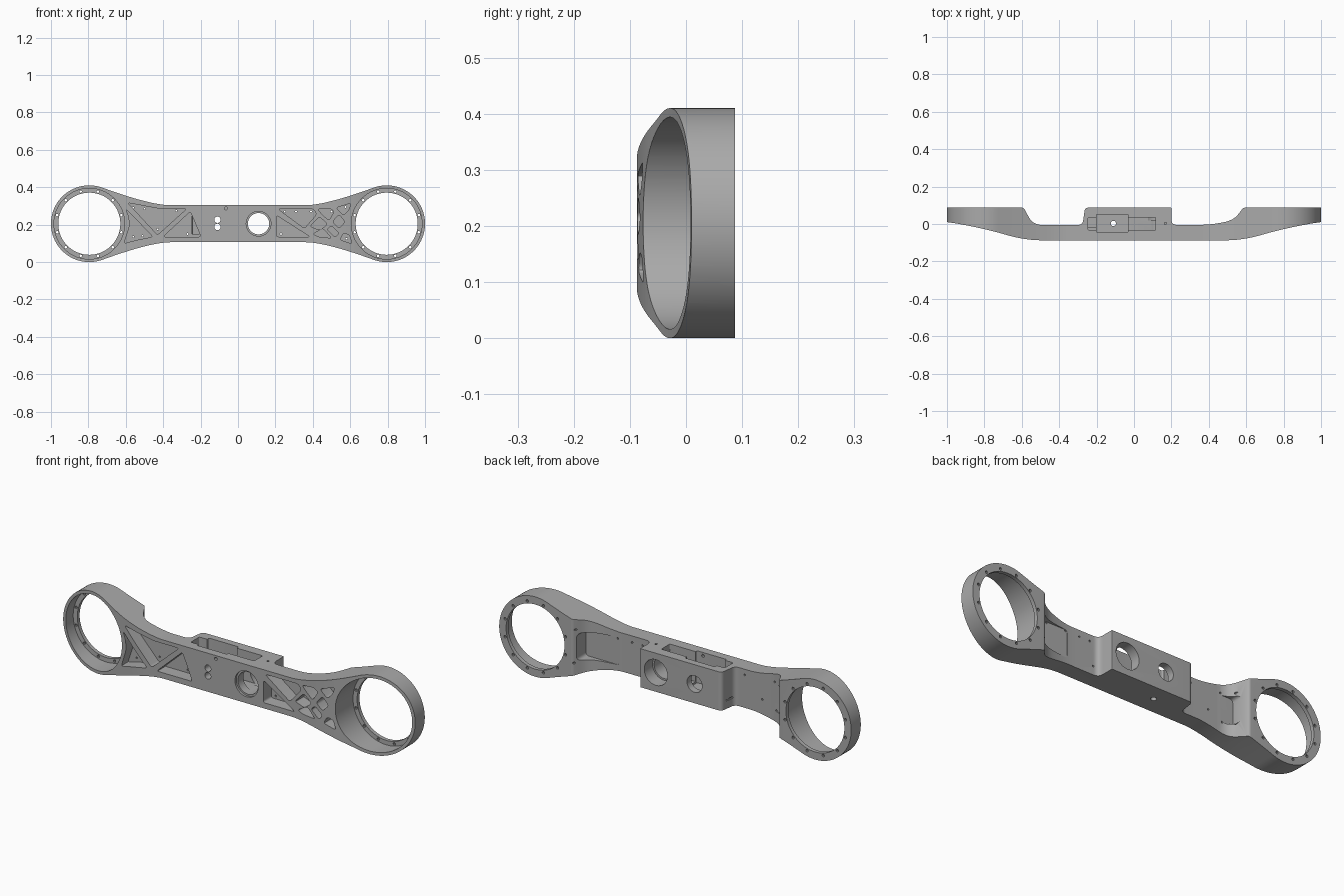
import bpy, bmesh, math
from mathutils import Vector

if "Cube" in bpy.data.objects:
    bpy.data.objects.remove(bpy.data.objects["Cube"])

RX, ZC, RO = 0.795, 0.205, 0.205      # ring centre x, mid height, ring outer radius
BAR = 0.099                           # half height of the bar


def prism(name, shapes, axis, a, b):
    """Extrude closed outlines along y (points are x,z) or z (points are x,y)."""
    bm = bmesh.new()
    for pts in shapes:
        def at(p, d):
            return (p[0], d, p[1]) if axis == 'y' else (p[0], p[1], d)
        lo = [bm.verts.new(at(p, a)) for p in pts]
        hi = [bm.verts.new(at(p, b)) for p in pts]
        bm.faces.new(lo)
        bm.faces.new(hi[::-1])
        for i in range(len(pts)):
            j = (i + 1) % len(pts)
            bm.faces.new((lo[j], lo[i], hi[i], hi[j]))
    bmesh.ops.recalc_face_normals(bm, faces=bm.faces)
    me = bpy.data.meshes.new(name)
    bm.to_mesh(me)
    bm.free()
    ob = bpy.data.objects.new(name, me)
    bpy.context.collection.objects.link(ob)
    return ob


def circle(x, y, r, n=48):
    return [(x + r * math.cos(2 * math.pi * (i + .5) / n),
             y + r * math.sin(2 * math.pi * (i + .5) / n)) for i in range(n)]


def bezier(a, b, c, n):
    a, b, c = Vector(a), Vector(b), Vector(c)
    return [tuple(a * (1 - t) ** 2 + b * 2 * t * (1 - t) + c * t * t)
            for t in (i / n for i in range(n + 1))]


def rounded(pts, r, n=5):
    """Round polygon corners; r is one radius or one per corner."""
    out = []
    for i, p in enumerate(pts):
        rad = r[i] if isinstance(r, (list, tuple)) else r
        p = Vector(p)
        u, v = Vector(pts[i - 1]) - p, Vector(pts[(i + 1) % len(pts)]) - p
        ku, kv = min(rad, u.length * .45), min(rad, v.length * .45)
        out += bezier(p + u.normalized() * ku, p, p + v.normalized() * kv, n)
    return out


def box(x0, x1, y0, y1):
    return [(x0, y0), (x1, y0), (x1, y1), (x0, y1)]


# front outline: two rings blended into a straight bar
ang = math.radians(110)
q = [(RX + RO * math.cos(ang * i / 40), RO * math.sin(ang * i / 40)) for i in range(41)]
ex, ez = q[-1]
q += bezier((ex, ez), (ex - (ez - BAR) / math.tan(ang - math.pi / 2), BAR), (.36, BAR), 14)[1:]
outline = q + [(-x, z) for x, z in q[::-1]] + [(-x, -z) for x, z in q[1:]] \
    + [(x, -z) for x, z in q[:0:-1]]
body = prism("arm_body", [[(x, z + ZC) for x, z in outline]], 'y', -.2, .2)

# plan outline: sweeping front, stepped back with the central boss
front = [(-1.05, .012), (-.985, .01), (-.78, -.03), (-.58, -.0875)]
plan = front + [(-x, y) for x, y in front[::-1]]
radii = [0, .08, .1, .1, .1, .1, .08, 0]
back = [(1.05, .0875, 0), (.585, .0875, .01), (.53, .018, .06), (.40, -.005, .07),
        (.2, -.005, .03), (.2, .0875, .004), (-.262, .0875, .02), (-.275, -.005, .025),
        (-.54, -.005, .05), (-.59, .0875, .01), (-1.05, .0875, 0)]
plan += [(x, y) for x, y, r in back]
radii += [r for x, y, r in back]
plan = rounded(plan, [max(r, .002) for r in radii], 8)


def boolean(cutter, op='DIFFERENCE'):
    m = body.modifiers.new("cut", 'BOOLEAN')
    m.operation, m.solver, m.object = op, 'EXACT', cutter
    bpy.context.view_layer.objects.active = body
    bpy.ops.object.modifier_apply(modifier=m.name)
    bpy.data.objects.remove(cutter, do_unlink=True)


def cut(shapes, axis, a, b):
    boolean(prism("cutter", shapes, axis, a, b))


boolean(prism("plan_cutter", [plan], 'z', -.2, .7), 'INTERSECT')

# ring bores, flange openings and flange bolt holes
cut([circle(s * RX, ZC, .189, 96) for s in (-1, 1)], 'y', -.3, .068)
cut([circle(s * RX, ZC, .166, 96) for s in (-1, 1)], 'y', 0, .2)
bolts = []
for s in (-1, 1):
    for k in range(12):
        t = 2 * math.pi * (k + .5) / 12
        bolts.append(circle(s * RX + .178 * math.cos(t), ZC + .178 * math.sin(t), .007, 10))
cut(bolts, 'y', .03, .2)

# truss pockets in the front face
pockets = [
    # left side: three large triangles
    [(-.59, .317), (-.42, .285), (-.275, .285), (-.43, .145)],
    [(-.60, .285), (-.582, .24), (-.58, .19), (-.61, .10), (-.54, .118), (-.455, .135)],
    [(-.255, .27), (-.198, .135), (-.40, .135)],
    # right side: two long triangles and a diagonal lattice
    [(.205, .25), (.205, .135), (.385, .135)],
    [(.215, .283), (.405, .283), (.42, .255), (.355, .18)],
    [(.40, .15), (.43, .135), (.50, .128), (.455, .18)],
    [(.435, .243), (.478, .203), (.44, .17), (.385, .19)],
    [(.425, .283), (.49, .288), (.515, .27), (.485, .222), (.45, .255)],
    [(.525, .29), (.605, .315), (.59, .275), (.565, .25)],
    [(.54, .255), (.505, .215), (.54, .18), (.572, .215)],
    [(.475, .175), (.52, .132), (.54, .155), (.50, .195)],
    [(.545, .12), (.61, .097), (.595, .145), (.565, .155)],
]
cut([rounded(p, .013, 4) for p in pockets], 'y', -.3, -.022)

# recesses behind each ring on the back
cut([rounded(box(.38, .572, .135, .275), .02),
     rounded(box(-.572, -.45, .135, .275), .02)], 'y', -.0045, .2)

# small fixing holes through the web
fix = [(-.56, .29), (-.50, .285), (-.33, .275), (-.56, .135), (-.51, .14), (-.27, .15), (-.43, .175),
       (.23, .15), (.31, .27), (.25, .27), (.39, .27), (.50, .27), (.575, .295), (.58, .125)]
cut([circle(x, z, .005, 8) for x, z in fix], 'y', -.05, .2)

# central bearing hole with counterbores
cut([circle(.11, ZC, .066, 64)], 'y', -.3, -.076)
cut([circle(.11, ZC, .066, 64)], 'y', .02, .3)
cut([circle(.11, ZC, .057, 64)], 'y', -.3, .3)

# slot opening in the top of the boss
cut([rounded(box(-.2, -.032, -.045, .052), .006)], 'z', .14, .5)
cut([rounded(box(-.245, .115, -.033, .036), .006)], 'z', .15, .5)

# adjusting holes: front pair, back window, vertical bores
cut([circle(-.11, .226, .017, 24), circle(-.11, .188, .017, 24),
     circle(-.065, .287, .008, 12)], 'y', -.3, -.02)
cut([circle(-.11, ZC, .043, 40)], 'y', .02, .3)
cut([circle(-.11, .003, .014, 24)], 'z', -.1, .2)
cut([circle(.168, .003, .006, 12)], 'z', .28, .5)

# one grey finish
grey = bpy.data.materials.new("machined_grey")
grey.diffuse_color = (.4, .4, .4, 1)
grey.use_nodes = True
grey.node_tree.nodes["Principled BSDF"].inputs["Base Color"].default_value = grey.diffuse_color
body.data.materials.clear()
body.data.materials.append(grey)
for p in body.data.polygons:
    p.material_index = 0

bpy.ops.object.select_all(action='DESELECT')
body.select_set(True)
bpy.context.view_layer.objects.active = body
bpy.ops.object.shade_smooth_by_angle(angle=math.radians(30))
